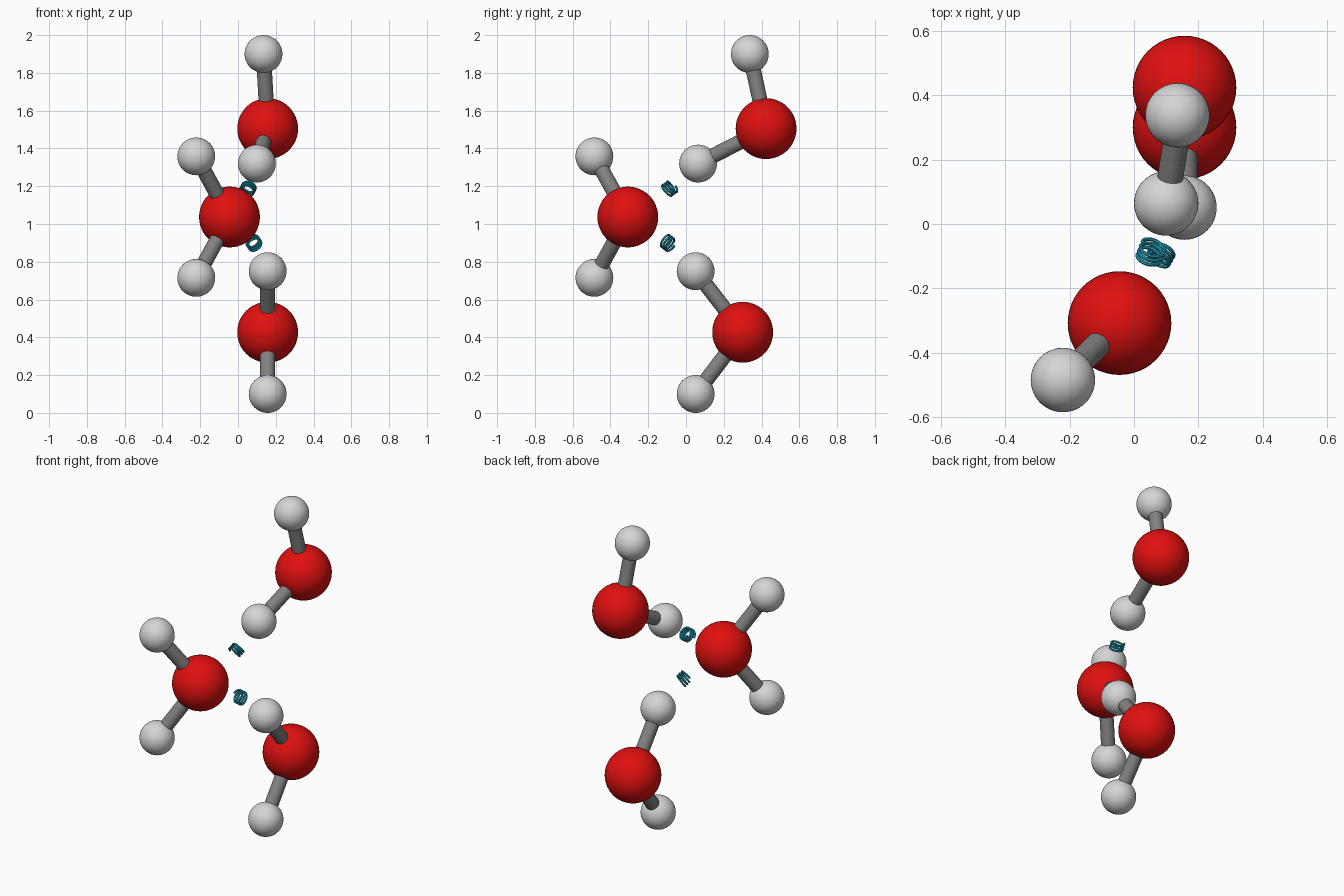
import bpy, math
from mathutils import Vector

if "Cube" in bpy.data.objects:
    bpy.data.objects.remove(bpy.data.objects["Cube"])


def material(name, rgb):
    m = bpy.data.materials.new(name)
    m.diffuse_color = (*rgb, 1)
    m.use_nodes = True
    m.node_tree.nodes["Principled BSDF"].inputs["Base Color"].default_value = m.diffuse_color
    return m


RED = material("oxygen red", (0.75, 0.005, 0.005))
WHITE = material("hydrogen white", (0.67, 0.67, 0.67))
GREY = material("bond grey", (0.22, 0.22, 0.22))
CYAN = material("spring cyan", (0.015, 0.4, 0.55))


def finish(name, mat):
    ob = bpy.context.object
    ob.name = name
    ob.data.materials.append(mat)
    bpy.ops.object.shade_smooth_by_angle(angle=math.radians(40))
    return ob


def atom(name, pos, radius, mat):
    bpy.ops.mesh.primitive_uv_sphere_add(segments=48, ring_count=24, radius=radius, location=pos)
    finish(name, mat)


def bond(name, a, b):
    a, b = Vector(a), Vector(b)
    d = b - a
    bpy.ops.mesh.primitive_cylinder_add(vertices=32, radius=0.04, depth=d.length, location=(a + b) / 2)
    bpy.context.object.rotation_euler = d.to_track_quat('Z', 'Y').to_euler()
    finish(name, GREY)


def spring(name, center, direction, turns=3, radius=0.037, length=0.05):
    steps = 24 * turns
    curve = bpy.data.curves.new(name, 'CURVE')
    curve.dimensions = '3D'
    curve.bevel_depth = 0.006
    curve.bevel_resolution = 2
    curve.use_fill_caps = True
    line = curve.splines.new('POLY')
    line.points.add(steps)
    for i, p in enumerate(line.points):
        t = i / steps
        a = 2 * math.pi * turns * t
        p.co = (radius * math.cos(a), radius * math.sin(a), (t - 0.5) * length, 1)
    ob = bpy.data.objects.new(name, curve)
    bpy.context.collection.objects.link(ob)
    ob.location = center
    ob.rotation_euler = Vector(direction).to_track_quat('Z', 'Y').to_euler()
    bpy.ops.object.select_all(action='DESELECT')
    ob.select_set(True)
    bpy.context.view_layer.objects.active = ob
    bpy.ops.object.convert(target='MESH')
    finish(name, CYAN)


# Water molecules: oxygen position, then its two hydrogens
molecules = {
    "upper": ((0.157, 0.424, 1.505), (0.135, 0.338, 1.90), (0.10, 0.064, 1.32)),
    "middle": ((-0.045, -0.308, 1.037), (-0.221, -0.485, 1.358), (-0.221, -0.485, 0.715)),
    "lower": ((0.157, 0.30, 0.427), (0.157, 0.051, 0.75), (0.157, 0.051, 0.10)),
}
for key, (oxygen, *hydrogens) in molecules.items():
    atom(key + "_oxygen", oxygen, 0.161, RED)
    for i, h in enumerate(hydrogens, 1):
        atom(f"{key}_hydrogen_{i}", h, 0.10, WHITE)
        bond(f"{key}_bond_{i}", oxygen, h)

# Hydrogen-bond springs between the middle oxygen and its neighbours
o = Vector(molecules["middle"][0])
spring("upper_spring", (0.053, -0.088, 1.187), Vector(molecules["upper"][2]) - o)
spring("lower_spring", (0.083, -0.096, 0.90), Vector(molecules["lower"][1]) - o)
